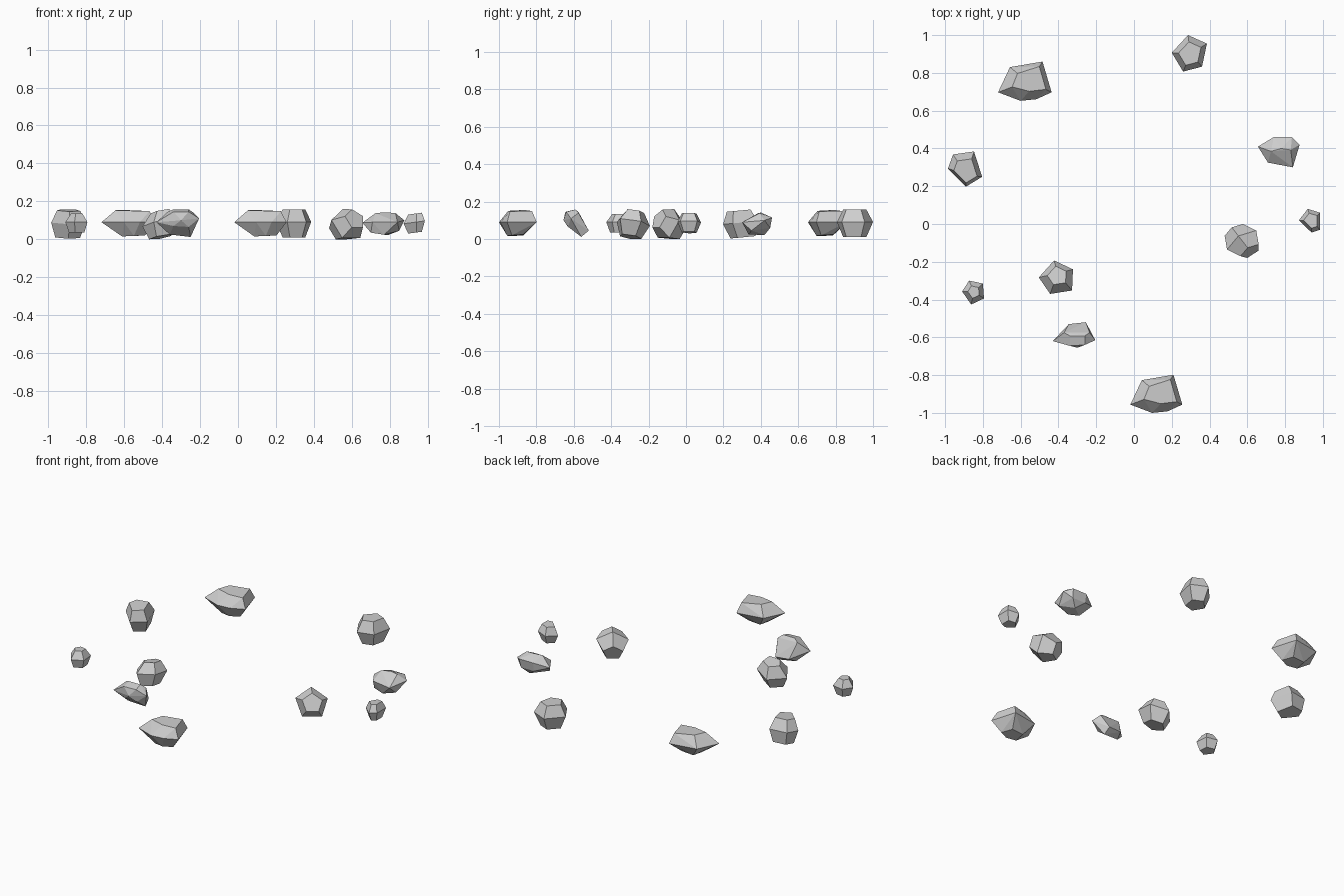
import bpy, bmesh, math
from mathutils import Vector, Matrix

if "Cube" in bpy.data.objects:
    bpy.data.objects.remove(bpy.data.objects["Cube"])

stone = bpy.data.materials.new("stone_grey")
stone.diffuse_color = (0.62, 0.62, 0.62, 1)
stone.use_nodes = True
stone.node_tree.nodes["Principled BSDF"].inputs["Base Color"].default_value = stone.diffuse_color


def hull(name, points):
    """Faceted stone wrapped around a handful of corner points."""
    bm = bmesh.new()
    for p in points:
        bm.verts.new(p)
    bmesh.ops.convex_hull(bm, input=bm.verts[:])
    loose = [v for v in bm.verts if not v.link_faces]
    bmesh.ops.delete(bm, geom=loose, context='VERTS')
    bmesh.ops.dissolve_limit(bm, angle_limit=0.09, verts=bm.verts[:], edges=bm.edges[:])
    bmesh.ops.recalc_face_normals(bm, faces=bm.faces[:])
    mesh = bpy.data.meshes.new(name)
    bm.to_mesh(mesh)
    bm.free()
    mesh.materials.append(stone)
    obj = bpy.data.objects.new(name, mesh)
    bpy.context.collection.objects.link(obj)


def pebble(name, outline, z0, z1, shift=(0, 0), slope=(0, 0), top=0.64, bottom=0.64):
    """Rounded pebble: wide middle ring with smaller rings above and below."""
    c = sum((Vector(p) for p in outline), Vector((0, 0))) / len(outline)
    s = Vector(shift)
    pts = []
    for scale, off, h in ((bottom, -s, -1), (1, s * 0, 0.1), (top, s, 1)):
        for p in outline:
            d = (Vector(p) - c) * scale + off
            pts.append([c.x + d.x, c.y + d.y, h * 0.075 + d.x * slope[0] + d.y * slope[1]])
    lo, hi = min(p[2] for p in pts), max(p[2] for p in pts)
    for p in pts:
        p[2] = z0 + (p[2] - lo) / (hi - lo) * (z1 - z0)
    hull(name, pts)


def tipped_pebble(name, axis, low, high):
    """Same kind of pebble lying on its side, one middle corner up, fitted to a box."""
    n = Vector(axis).normalized()
    side = Vector((0, 0, 1)).cross(n).normalized()
    up = n.cross(side)
    pts = []
    for r, h in ((0.62, -0.8), (1, 0.05), (0.62, 0.8)):
        for i in range(5):
            a = math.tau * i / 5
            pts.append(up * r * math.cos(a) + side * r * math.sin(a) + n * h)
    for k in range(3):
        lo, hi = min(p[k] for p in pts), max(p[k] for p in pts)
        for p in pts:
            p[k] = low[k] + (p[k] - lo) / (hi - lo) * (high[k] - low[k])
    hull(name, pts)


# compact pebbles
pebble("back_pebble", [(.20, .907), (.286, 1.0), (.386, .955), (.36, .833), (.26, .807)],
       .01, .158)
pebble("left_pebble", [(-.985, .294), (-.958, .368), (-.847, .384), (-.804, .25), (-.889, .198)],
       .003, .158, shift=(.003, -.012), slope=(0, .1), top=.68, bottom=.72)
pebble("middle_pebble", [(-.504, -.283), (-.423, -.193), (-.323, -.24), (-.328, -.352), (-.444, -.37)],
       0, .16, shift=(0, .012), slope=(.2, -.15), top=.55)
pebble("small_right_pebble", [(.873, .02), (.92, .08), (.985, .06), (.985, -.03), (.94, -.045)],
       .03, .14, slope=(.2, 0))
pebble("small_left_pebble", [(-.91, -.357), (-.873, -.30), (-.80, -.315), (-.794, -.394), (-.862, -.426)],
       .035, .135, top=.52, bottom=.7)
tipped_pebble("right_pebble", (.525, -.735, .42), (.48, -.18, 0), (.66, 0, .16))

# two large flat stones sharing one shape
flat_shape = [
    (-.133, -.055, .09), (-.073, .072, .09), (.091, .10, .09),
    (.137, -.055, .09), (.06, -.09, .09), (-.02, -.098, .09),
    (-.035, .04, .155), (.075, .075, .15), (.108, -.04, .148),
    (.025, -.05, .15), (-.062, -.028, .153),
    (-.03, -.04, .015), (.085, -.03, .02), (.055, .03, .025), (-.02, .03, .02), (.03, -.055, .018)]
for name, cx, cy, k in (("front_flat_stone", .116, -.9, 1.02), ("back_flat_stone", -.58, .755, 1.05)):
    hull(name, [(cx + x * k, cy + y * k, z) for x, y, z in flat_shape])

# tipped-up flat stone
hull("tipped_stone", [
    (-.345, -.53, .05), (-.255, -.52, .045), (-.235, -.575, .14), (-.37, -.575, .145),
    (-.43, -.62, .09), (-.205, -.615, .11), (-.26, -.64, .145), (-.34, -.645, .145),
    (-.30, -.655, .1), (-.34, -.635, .07), (-.26, -.63, .065),
    (-.25, -.56, .012), (-.36, -.575, .025), (-.34, -.592, .158), (-.26, -.592, .158)])

# low stone on the right
hull("low_stone", [
    (.656, .41, .087), (.74, .46, .115), (.836, .46, .115), (.877, .42, .1),
    (.841, .30, .09), (.709, .325, .09), (.725, .385, .138), (.83, .392, .138), (.78, .40, .142),
    (.83, .45, .06), (.74, .45, .06), (.70, .35, .035), (.77, .335, .024), (.85, .35, .045), (.79, .42, .022)])
